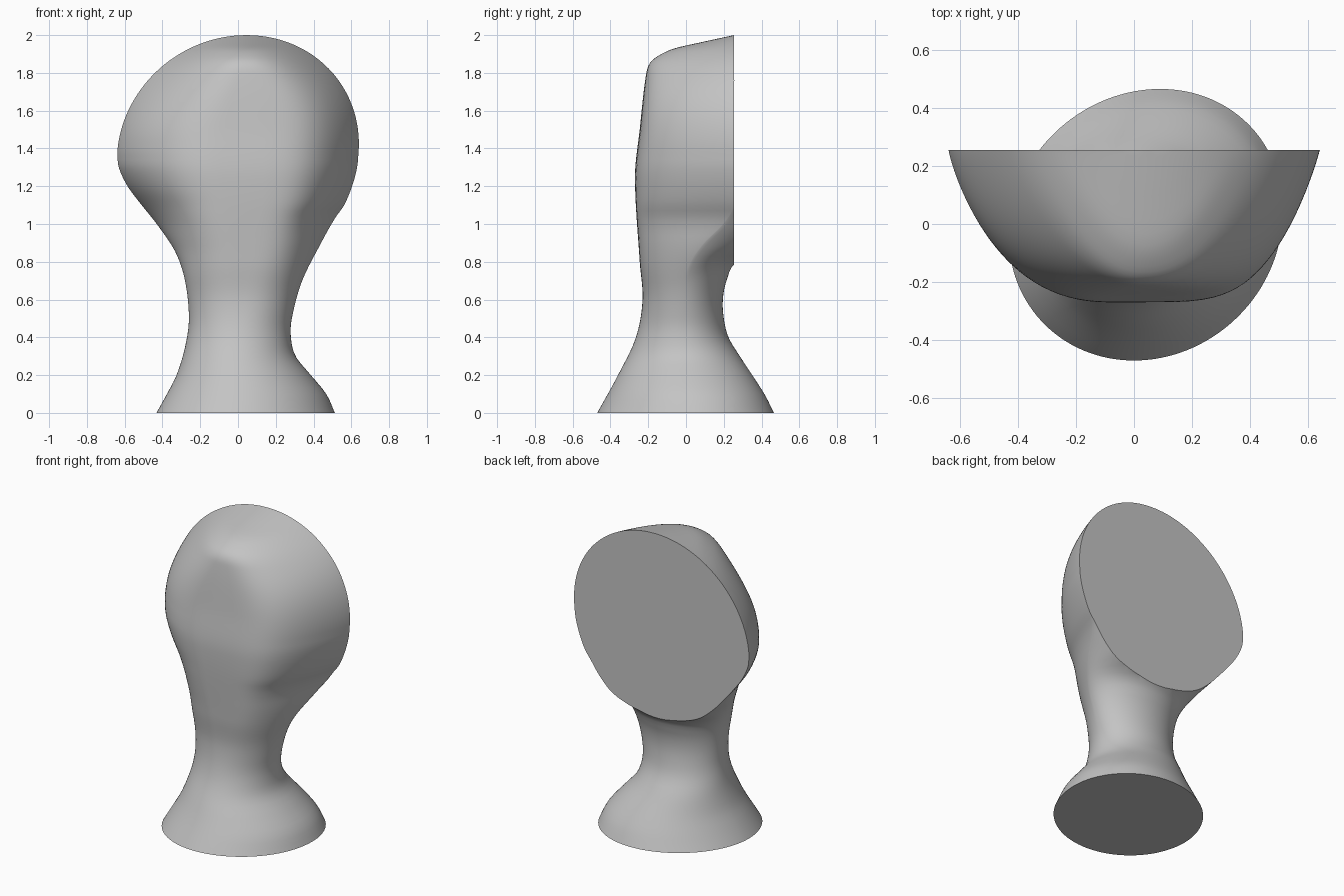
import bpy, bmesh, math

cube = bpy.data.objects.get("Cube")
if cube:
    bpy.data.objects.remove(cube)

RINGS, SIDES = 90, 128
TOP, CAP_Y = 2.0, 0.255

# Silhouette curves: (height, value)
LEFT = [(0, -.43), (.1, -.375), (.2, -.325), (.35, -.28), (.5, -.26), (.7, -.28),
        (.85, -.33), (1, -.43), (1.1, -.51), (1.2, -.585), (1.3, -.632), (1.38, -.64)]
RIGHT = [(0, .51), (.1, .465), (.2, .385), (.3, .305), (.4, .28), (.5, .285), (.7, .34),
         (.9, .44), (1.03, .513), (1.1, .562), (1.2, .605), (1.3, .632), (1.38, .64)]
FRONT = [(0, -.47), (.2, -.36), (.4, -.265), (.6, -.23), (.8, -.245), (1.25, -.27),
         (1.5, -.245), (1.8, -.21), (1.86, -.185), (1.9, -.13), (1.93, -.06),
         (1.96, .07), (2, .255)]
BACK = [(0, .465), (.1, .415), (.3, .285), (.4, .225), (.5, .2), (.6, .195),
        (.7, .215), (.8, .27), (.9, .48), (1, .6), (2, .6)]
WIDEST = [(0, 0), (.7, 0), (.8, .03), (.9, .1), (1, .2), (1.1, .255), (2, .255)]


def curve(points, z):
    """Smooth cubic through the points."""
    n = len(points) - 1
    i = next((k for k in range(n) if z <= points[k + 1][0]), n - 1)

    def slope(k):
        a, b = points[max(k - 1, 0)], points[min(k + 1, n)]
        return (b[1] - a[1]) / (b[0] - a[0])

    (z0, v0), (z1, v1) = points[i], points[i + 1]
    h = z1 - z0
    t = min(max((z - z0) / h, 0), 1)
    return (v0 * (1 + 2 * t) * (1 - t) ** 2 + v1 * t * t * (3 - 2 * t)
            + h * t * (1 - t) * (slope(i) * (1 - t) - slope(i + 1) * t))


def fade(z, start, end):
    """Eased step from 0 to 1 between two heights."""
    t = min(max((z - start) / (end - start), 0), 1)
    return t * t * (3 - 2 * t)


def sides_at(z):
    """Left and right limits; the head closes as a round arch."""
    mid = LEFT[-1][0]
    if z <= mid:
        return curve(LEFT, z), curve(RIGHT, z)
    t = (z - mid) / (TOP - mid)
    half = .64 * math.sqrt(max(1 - t * t, 0))
    return .045 * t - half, .045 * t + half


def section(z):
    """Horizontal outline: oval at the neck, lopsided and tapered at the head."""
    lo, hi = sides_at(z)
    front, back, wide = curve(FRONT, z), curve(BACK, z), curve(WIDEST, z)
    mid = (lo + hi) / 2
    crown = fade(z, 1.45, 1.95)
    head = fade(z, .4, 1.1)
    foot = 1 - fade(z, 0, .4)
    for k in range(SIDES):
        a = 2 * math.pi * k / SIDES
        c, s = math.cos(a), math.sin(a)
        power_x, power_y, lean = 2, 2, .05 * foot
        if s < 0:
            lean = -.04 * foot - .08 * head * (1 - crown)
            power_x += head * (1 - crown) * (3.6 if c > 0 else .3)
            power_y -= head * ((.75 if c > 0 else .85) + .2 * crown)
        u = abs(c) ** (2 / power_x)
        v = abs(s) ** (2 / power_y)
        x = mid + u * ((hi - mid) if c > 0 else (lo - mid)) + lean * v
        y = wide + v * ((back - wide) if s > 0 else (front - wide))
        yield x, y, z


# Loft the body
bm = bmesh.new()
rings = []
for r in range(RINGS + 1):
    z = TOP * (1 - (1 - r / RINGS) ** 1.5)
    rings.append([bm.verts.new(p) for p in section(z)])
for a, b in zip(rings, rings[1:]):
    for k in range(SIDES):
        j = (k + 1) % SIDES
        bm.faces.new((a[k], a[j], b[j], b[k]))
bm.faces.new(rings[0][::-1])
bmesh.ops.remove_doubles(bm, verts=bm.verts, dist=.0002)

# Slice the back of the head flat, keeping the foot that reaches further back
bmesh.ops.bisect_plane(bm, geom=bm.verts[:] + bm.edges[:] + bm.faces[:], dist=.0005,
                       plane_co=(0, CAP_Y, .9), plane_no=(0, 1, 0))
cut = [f for f in bm.faces
       if f.calc_center_median().y > CAP_Y and f.calc_center_median().z > .65]
bmesh.ops.delete(bm, geom=cut, context='FACES')
rim = [e for e in bm.edges if e.is_boundary]
bmesh.ops.holes_fill(bm, edges=rim, sides=0)
bmesh.ops.recalc_face_normals(bm, faces=bm.faces)

mesh = bpy.data.meshes.new("sculpted_knob")
bm.to_mesh(mesh)
bm.free()
knob = bpy.data.objects.new("sculpted_knob", mesh)
bpy.context.collection.objects.link(knob)

# Plain grey finish
grey = bpy.data.materials.new("plain_grey")
grey.use_nodes = True
colour = (.55, .55, .55, 1)
grey.diffuse_color = colour
grey.node_tree.nodes["Principled BSDF"].inputs["Base Color"].default_value = colour
mesh.materials.append(grey)

bpy.context.view_layer.objects.active = knob
knob.select_set(True)
bpy.ops.object.shade_smooth_by_angle(angle=math.radians(35))
